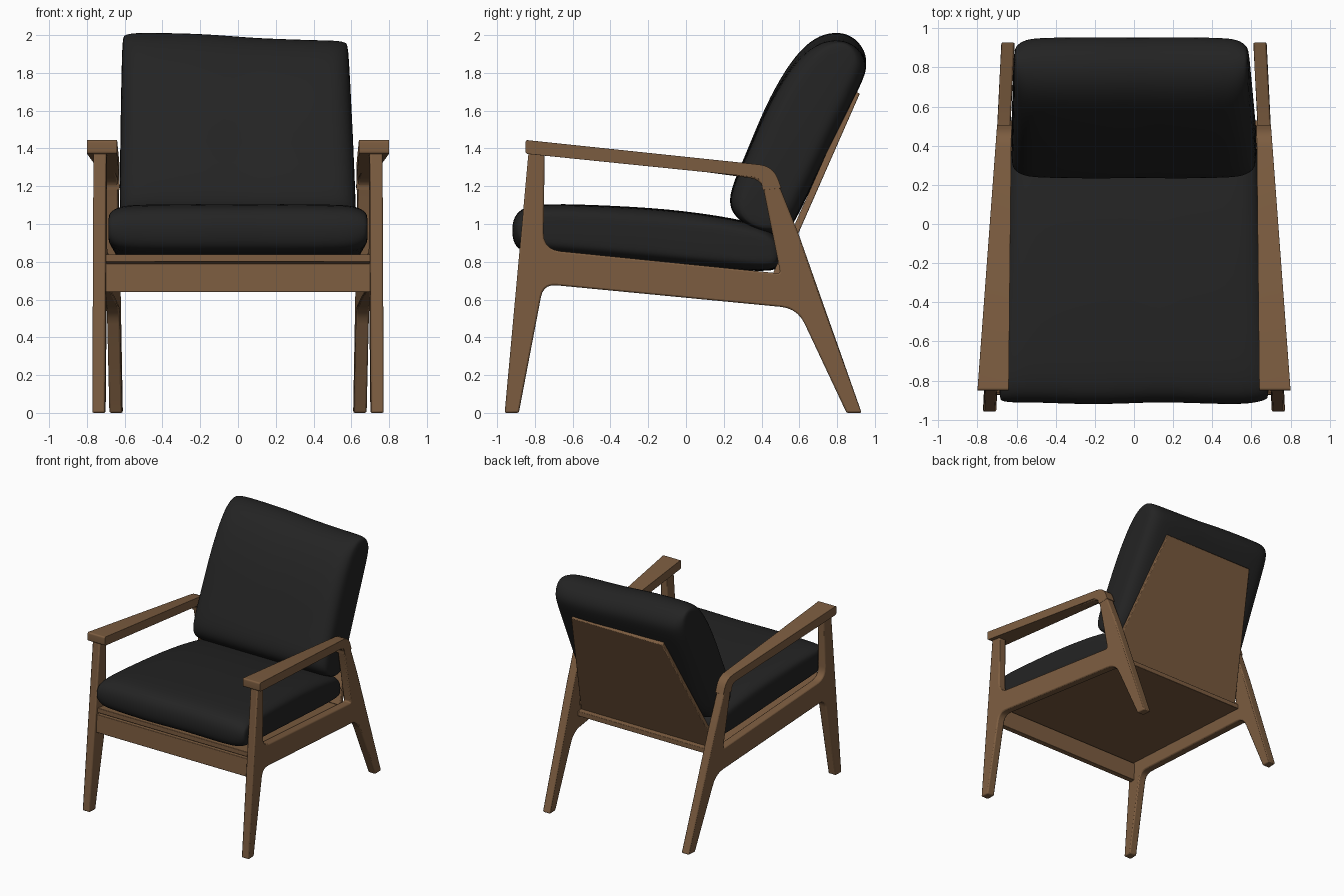
import bpy
import bmesh
import math
from mathutils import Vector

cube = bpy.data.objects.get("Cube")
if cube:
    bpy.data.objects.remove(cube)


def material(name, colour):
    m = bpy.data.materials.new(name)
    m.use_nodes = True
    m.diffuse_color = colour
    m.node_tree.nodes["Principled BSDF"].inputs["Base Color"].default_value = colour
    return m


wood = material("walnut_wood", (0.205, 0.11, 0.052, 1))
fabric = material("charcoal_fabric", (0.017, 0.017, 0.017, 1))


def finish(bm, name, mat):
    bmesh.ops.recalc_face_normals(bm, faces=bm.faces)
    mesh = bpy.data.meshes.new(name)
    bm.to_mesh(mesh)
    bm.free()
    mesh.materials.append(mat)
    ob = bpy.data.objects.new(name, mesh)
    bpy.context.collection.objects.link(ob)
    bpy.ops.object.select_all(action='DESELECT')
    ob.select_set(True)
    bpy.context.view_layer.objects.active = ob
    return ob


def rounded(points, steps=5):
    """Outline in (y, z); a third value rounds that corner."""
    out = []
    for i, p in enumerate(points):
        c = Vector(p[:2])
        if len(p) < 3:
            out.append(c)
            continue
        before, after = Vector(points[i - 1][:2]), Vector(points[(i + 1) % len(points)][:2])
        a = c + (before - c).normalized() * p[2]
        b = c + (after - c).normalized() * p[2]
        for k in range(steps + 1):
            t = k / steps
            out.append(a * (1 - t) ** 2 + c * 2 * t * (1 - t) + b * t * t)
    return out


def prism(name, outlines, x_at, bevel):
    """Solid between two copies of a side outline; x_at(side, y, z) places each copy."""
    bm = bmesh.new()
    caps = {-1: [], 1: []}
    for outline in outlines:
        pts = rounded(outline)
        n = len(pts)
        rings = {}
        for s in (-1, 1):
            rings[s] = [bm.verts.new((x_at(s, y, z), y, z)) for y, z in pts]
            caps[s] += [bm.edges.new((rings[s][i], rings[s][(i + 1) % n])) for i in range(n)]
        for i in range(n):
            j = (i + 1) % n
            bm.faces.new((rings[-1][i], rings[-1][j], rings[1][j], rings[1][i]))
    for s in (-1, 1):
        bmesh.ops.triangle_fill(bm, use_beauty=True, edges=caps[s])
    ob = finish(bm, name, wood)
    bpy.ops.object.shade_smooth_by_angle(angle=math.radians(35))
    mod = ob.modifiers.new("soft_edges", 'BEVEL')
    mod.width = bevel
    mod.segments = 2
    mod.limit_method = 'ANGLE'
    mod.angle_limit = math.radians(40)
    return ob


def cushion(name, profile, axis, sections, place):
    """Loft a side profile across x, thinning it towards both ends."""
    u = Vector(axis).normalized()
    t = Vector((-u.y, u.x))
    pts = [Vector(p) for p in profile]
    mid = sum(pts, Vector((0, 0))) / len(pts)
    bm = bmesh.new()
    rings = []
    for f, thick in sections:
        ring = []
        for p in pts:
            d = p - mid
            q = mid + u * d.dot(u) * (0.9 + 0.1 * thick) + t * d.dot(t) * thick
            ring.append(bm.verts.new(place(f, q.x, q.y)))
        rings.append(ring)
    n = len(pts)
    for a, b in zip(rings, rings[1:]):
        for i in range(n):
            j = (i + 1) % n
            bm.faces.new((a[i], a[j], b[j], b[i]))
    bm.faces.new(rings[0])
    bm.faces.new(rings[-1])
    ob = finish(bm, name, fabric)
    bpy.ops.object.shade_smooth()
    mod = ob.modifiers.new("soften", 'SUBSURF')
    mod.levels = mod.render_levels = 2
    return ob


def frame_x(y):
    return 0.69 - 0.05 * y


# Side frames: legs, rail and rear post in one piece, splayed towards the front
frame_outer = [(-0.96, 0), (-0.885, 0), (-0.755, 0.682, 0.07), (0.59, 0.553, 0.09),
               (0.85, 0), (0.93, 0), (0.595, 0.95, 0.04), (0.455, 1.30, 0.07), (-0.83, 1.42)]
frame_hole = [(-0.748, 1.39), (-0.755, 0.865, 0.09), (0.50, 0.738, 0.02), (0.40, 1.235, 0.06)]

# Armrests: wide at the front, bending down into the rear post
arm = [(-0.85, 1.445, 0.015), (0.462, 1.307, 0.075), (0.505, 1.19),
       (0.405, 1.18), (0.395, 1.245, 0.04), (-0.85, 1.372, 0.015)]


def arm_x(s, y):
    t = (y + 0.85) / 1.35
    return 0.72 - 0.057 * t + s * (0.08 - 0.043 * t)


for label, side in (("left", 1), ("right", -1)):
    prism(label + "_side_frame", [frame_outer, frame_hole],
          lambda s, y, z: side * (frame_x(y) + s * 0.034), 0.009)
    prism(label + "_armrest", [arm], lambda s, y, z: side * arm_x(s, y), 0.01)

# Front rail, seat board and tapered back board
prism("front_rail", [[(-0.875, 0.64), (-0.83, 0.64), (-0.825, 0.79), (-0.87, 0.79)]],
      lambda s, y, z: s * (frame_x(y) - 0.025), 0.004)
prism("seat_board", [[(-0.86, 0.80), (0.53, 0.665), (0.53, 0.705), (-0.86, 0.84)]],
      lambda s, y, z: s * (frame_x(y) - 0.03), 0.004)
prism("back_board", [[(0.45, 0.715), (0.485, 0.70), (0.92, 1.69), (0.89, 1.705)]],
      lambda s, y, z: s * (0.635 - 0.215 * (z - 0.7)), 0.006)

# Seat cushion
ends = [(-1, 0.5), (-0.98, 0.74), (-0.9, 0.95), (-0.75, 1), (-0.3, 1.02)]
sections = ends + [(0.1, 1)] + [(-f, k) for f, k in reversed(ends)]
seat = [(-0.88, 0.86), (-0.915, 0.91), (-0.92, 1.0), (-0.89, 1.07), (-0.8, 1.108),
        (-0.5, 1.10), (-0.1, 1.08), (0.25, 1.03), (0.45, 0.98), (0.505, 0.9),
        (0.5, 0.78), (0.46, 0.74), (0.0, 0.78), (-0.45, 0.82), (-0.8, 0.845)]
cushion("seat_cushion", seat, (1, -0.1), sections,
        lambda f, y, z: (f * (frame_x(y) - 0.04), y + 0.008 * math.sin(f * 7), z))

# Back cushion, its top edge sagging towards one side
back = [(0.42, 0.945), (0.30, 1.0), (0.23, 1.08), (0.235, 1.18), (0.32, 1.37), (0.42, 1.62),
        (0.53, 1.82), (0.63, 1.945), (0.73, 2.005), (0.84, 2.01), (0.92, 1.96), (0.965, 1.87),
        (0.93, 1.77), (0.80, 1.50), (0.67, 1.22), (0.57, 1.0), (0.52, 0.945)]


def place_back(f, y, z):
    rise = z - 1
    sag = 0.04 * rise * max(0, min(1, (f + 0.3) / 0.9))
    x = f * (0.63 - 0.03 * rise) - 0.015 * rise
    return (x, y, z - sag + 0.012 * rise * f * f)


cushion("back_cushion", back, (0.44, 0.9), sections, place_back)
